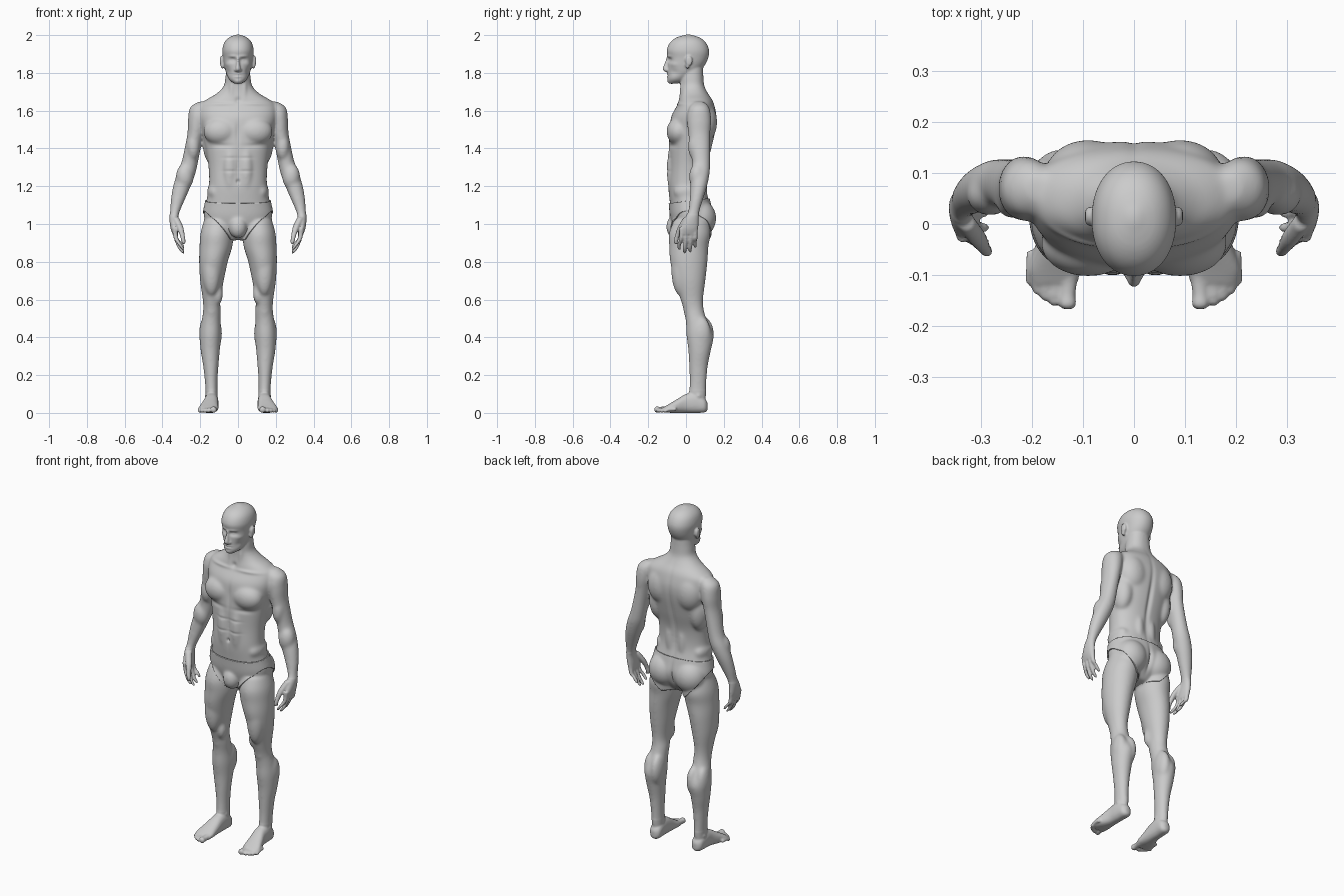
import bpy, bmesh
from math import sin, cos, pi, exp
from mathutils import Vector, Matrix

bm = bmesh.new()


def spline(rows, steps):
    """Catmull-Rom interpolation through rows of numbers."""
    pts = [rows[0]] + list(rows) + [rows[-1]]
    out = []
    for i in range(1, len(pts) - 2):
        a, b, c, d = pts[i - 1:i + 3]
        for k in range(steps):
            t = k / steps
            out.append([0.5 * (2 * q + (r - p) * t + (2 * p - 5 * q + 4 * r - s) * t * t
                               + (3 * q - p - 3 * r + s) * t ** 3)
                        for p, q, r, s in zip(a, b, c, d)])
    return out + [list(rows[-1])]


def loft(rows, axis='Z', both=True, power=1.0, steps=6, n=32):
    """Rows: position on axis, two centre coordinates, two radii."""
    for side in ((1, -1) if both else (1,)):
        rings = []
        for h, a, b, ra, rb in spline(rows, steps):
            ring = []
            for k in range(n):
                c, s = cos(2 * pi * k / n), sin(2 * pi * k / n)
                u = a + max(ra, .001) * abs(c) ** power * (1 if c > 0 else -1)
                w = b + max(rb, .001) * abs(s) ** power * (1 if s > 0 else -1)
                co = (u * side, w, h) if axis == 'Z' else (u * side, h, w)
                ring.append(bm.verts.new(co))
            rings.append(ring)
        for r0, r1 in zip(rings, rings[1:]):
            for k in range(n):
                j = (k + 1) % n
                bm.faces.new((r0[k], r0[j], r1[j], r1[k]))
        bm.faces.new(rings[0])
        bm.faces.new(rings[-1])


def lump(x, y, z, rx, ry, rz):
    """Mirrored ellipsoid muscle."""
    for side in ((1, -1) if x else (1,)):
        m = Matrix.Translation((x * side, y, z)) @ Matrix.Diagonal((rx, ry, rz, 1))
        bmesh.ops.create_icosphere(bm, subdivisions=4, radius=1, matrix=m)


# torso and neck
loft([(.922, 0, .02, .05, .05), (.98, 0, .028, .15, .088), (1.04, 0, .03, .18, .108),
      (1.11, 0, .02, .170, .105), (1.2, 0, .006, .154, .10), (1.3, 0, .01, .156, .10),
      (1.4, 0, .022, .172, .113), (1.5, 0, .035, .192, .122), (1.57, 0, .042, .205, .12),
      (1.63, 0, .052, .2, .098), (1.66, 0, .05, .165, .088), (1.69, 0, .043, .115, .075),
      (1.73, 0, .034, .076, .064), (1.78, 0, .03, .066, .062), (1.84, 0, .03, .06, .06)],
     both=False, power=.9, n=48)

# head, nose and ears
loft([(1.743, 0, -.066, .018, .022), (1.765, 0, -.047, .046, .05), (1.80, 0, -.016, .063, .08),
      (1.84, 0, .001, .073, .098), (1.88, 0, .011, .079, .107), (1.92, 0, .010, .083, .112),
      (1.96, 0, .010, .073, .095), (1.987, 0, .011, .048, .062), (2.003, 0, .012, .008, .01)],
     both=False, power=.94, n=48)
loft([(1.885, 0, -.092, .009, .01), (1.85, 0, -.098, .009, .016), (1.823, 0, -.105, .014, .02),
      (1.81, 0, -.1, .016, .016), (1.803, 0, -.094, .008, .008)], both=False)
lump(.013, -.096, 1.815, .008, .012, .008)
lump(.087, .015, 1.863, .011, .02, .028)
lump(.082, .008, 1.84, .01, .013, .018)

# legs
loft([(1.02, .105, .025, .075, .09), (.95, .112, .02, .087, .11), (.88, .117, .015, .087, .104),
      (.8, .130, .015, .076, .099), (.7, .138, .022, .063, .081), (.6, .140, .031, .047, .06),
      (.54, .138, .042, .047, .054), (.48, .143, .057, .051, .058), (.41, .146, .074, .057, .072),
      (.33, .147, .072, .051, .06), (.25, .144, .066, .041, .05), (.17, .142, .064, .034, .045),
      (.1, .14, .061, .031, .045), (.05, .14, .06, .03, .04)])

# feet and toes
loft([(.114, .138, .034, .012, .02), (.097, .138, .04, .032, .038), (.05, .14, .054, .036, .054),
      (0, .142, .05, .038, .05), (-.05, .15, .035, .046, .036), (-.09, .156, .024, .052, .023),
      (-.118, .156, .017, .045, .014)], axis='Y', power=.85)
for x, tip, r in ((.130, -.168, .0175), (.156, -.161, .012), (.174, -.151, .0115),
                  (.190, -.138, .011), (.203, -.121, .0105)):
    loft([(tip + .07, x - .003, .02, r, r), (tip + .03, x, .018, r * .9, r * .85),
          (tip + .012, x, r, r, r), (tip + .003, x, r, r * .7, r * .7), (tip, x, r, .002, .002)],
         axis='Y', n=16)

# arms and palms
loft([(1.648, .185, .07, .025, .025), (1.615, .205, .07, .05, .054), (1.55, .215, .07, .05, .064),
      (1.48, .224, .07, .044, .059), (1.4, .240, .075, .043, .053), (1.33, .255, .08, .044, .048),
      (1.27, .273, .078, .049, .048), (1.2, .297, .068, .047, .044), (1.13, .318, .055, .038, .036),
      (1.07, .333, .042, .027, .031), (1.03, .340, .03, .023, .037), (.98, .337, .018, .021, .047),
      (.945, .331, .013, .015, .047)])

# fingers and thumbs
for y, tip in ((-.024, .862), (.001, .843), (.026, .849), (.049, .873)):
    end = .012 + (y - .012) * 1.15 - .006
    loft([(.98, .336, y, .014, .012), (.925, .328, y, .0125, .0115),
          (tip + .03, .308, end, .011, .0105), (tip + .008, .292, end, .009, .009),
          (tip, .288, end, .004, .004)], n=16)
loft([(1.035, .330, .005, .018, .018), (.985, .308, -.025, .018, .018),
      (.94, .295, -.045, .0135, .013), (.905, .288, -.054, .011, .011),
      (.893, .286, -.055, .005, .005)], n=16)

# muscles
for m in ((.09, -.038, 1.49, .093, .065, .075),    # chest
          (.212, .065, 1.56, .05, .06, .08),       # shoulder
          (.09, .095, 1.54, .085, .07, .11),       # shoulder blade
          (.132, .055, 1.43, .055, .07, .12),      # side of back
          (.04, .06, 1.22, .036, .054, .14),       # lower back
          (.085, .075, 1.03, .085, .078, .09),     # buttock
          (.042, -.057, 1.29, .042, .045, .16),    # belly
          (.122, .01, 1.17, .042, .075, .05),      # flank
          (0, -.058, .985, .042, .04, .055),       # groin
          (.14, -.03, .76, .05, .048, .14),        # thigh front
          (.105, .0, .63, .026, .032, .055),       # inner knee
          (.14, .006, .545, .027, .02, .034),      # kneecap
          (.12, .09, .42, .035, .058, .09),        # inner calf
          (.172, .08, .42, .034, .052, .09),       # outer calf
          (.116, .055, .1, .01, .016, .016),       # inner ankle
          (.165, .065, .09, .01, .016, .016),      # outer ankle
          (.237, .052, 1.41, .036, .042, .075),    # upper arm
          (.282, .06, 1.25, .047, .044, .07)):     # forearm
    lump(*m)

# fuse every part into one skin
raw = bpy.data.meshes.new("skin_source")
bm.to_mesh(raw)
bm.free()
source = bpy.data.objects.new("skin_source", raw)
bpy.context.collection.objects.link(source)
mod = source.modifiers.new("fuse", 'REMESH')
mod.mode = 'VOXEL'
mod.voxel_size = .005
deps = bpy.context.evaluated_depsgraph_get()
mesh = bpy.data.meshes.new_from_object(source.evaluated_get(deps))
bpy.data.objects.remove(source)

# blend the muscles, keeping face, hands and feet crisper
bm = bmesh.new()
bm.from_mesh(mesh)
soft = [v for v in bm.verts if .12 < v.co.z < 1.72 and not (abs(v.co.x) > .25 and v.co.z < 1.05)]
for verts, count in ((bm.verts[:], 3), (soft, 20)):
    for _ in range(count):
        bmesh.ops.smooth_vert(bm, verts=verts, factor=.5,
                              use_axis_x=True, use_axis_y=True, use_axis_z=True)

# sculpted details: centre, spread, push along the surface normal
details = [(.031, -.095, 1.868, .018, .03, .011, -.012),  # eye sockets
           (.031, -.09, 1.867, .010, .03, .006, .005),    # eyes
           (.030, -.1, 1.888, .024, .03, .007, .004),     # brows
           (.052, -.06, 1.845, .016, .03, .012, .003),    # cheekbones
           (.050, -.06, 1.805, .018, .03, .018, -.004),   # cheeks
           (0, -.1, 1.793, .018, .03, .005, .005),        # upper lip
           (0, -.1, 1.780, .016, .03, .005, .005),        # lower lip
           (0, -.1, 1.787, .022, .03, .003, -.004),       # mouth
           (0, -.095, 1.755, .018, .03, .010, .004),      # chin
           (.092, .015, 1.863, .006, .008, .014, -.004),  # ear hollows
           (.035, -.02, 1.72, .012, .03, .045, .005),     # neck cords
           (0, -.03, 1.655, .015, .03, .015, -.008),      # throat
           (.09, -.03, 1.635, .07, .05, .009, .005),      # collarbones
           (0, -.1, 1.49, .012, .05, .06, -.006),         # breastbone
           (.10, -.1, 1.415, .06, .04, .012, -.006),      # under chest
           (0, -.1, 1.3, .008, .04, .10, -.004),          # belly line
           (.04, -.1, 1.28, .04, .03, .007, -.003),
           (.04, -.1, 1.35, .04, .03, .007, -.003),
           (0, -.1, 1.225, .008, .03, .010, -.010),       # navel
           (0, .14, 1.38, .014, .06, .20, -.010),         # spine
           (0, .14, 1.02, .012, .05, .06, -.012)]         # buttock cleft
bm.normal_update()
for v in bm.verts:
    p, push = v.co, 0
    for x, y, z, rx, ry, rz, amount in details:
        dz = abs(p.z - z) / rz
        if dz < 2.5:
            push += amount * exp(-dz * dz - ((abs(p.x) - x) / rx) ** 2 - ((p.y - y) / ry) ** 2)
    v.co += v.normal * push
    v.co.z = max(v.co.z, 0)
for f in bm.faces:
    f.smooth = True
bm.to_mesh(mesh)
mesh.name = "body"
bpy.context.collection.objects.link(bpy.data.objects.new("body", mesh))

# briefs: a thickened slice of the hip skin
leg_cut = Vector((.045, -.09, .935))
cuts = [((0, 0, .918), (0, 0, 1)), ((0, 0, 1.12), (0, .12, -1))]
cuts += [((s * leg_cut.x, leg_cut.y, leg_cut.z), (-1.24 * s, .3, 1)) for s in (1, -1)]
for co, no in cuts:
    bmesh.ops.bisect_plane(bm, geom=bm.verts[:] + bm.edges[:] + bm.faces[:],
                           plane_co=co, plane_no=Vector(no).normalized(), clear_inner=True)
briefs_mesh = bpy.data.meshes.new("briefs")
bm.to_mesh(briefs_mesh)
bm.free()
briefs = bpy.data.objects.new("briefs", briefs_mesh)
bpy.context.collection.objects.link(briefs)
thick = briefs.modifiers.new("cloth", 'SOLIDIFY')
thick.thickness = .007
thick.offset = 1
